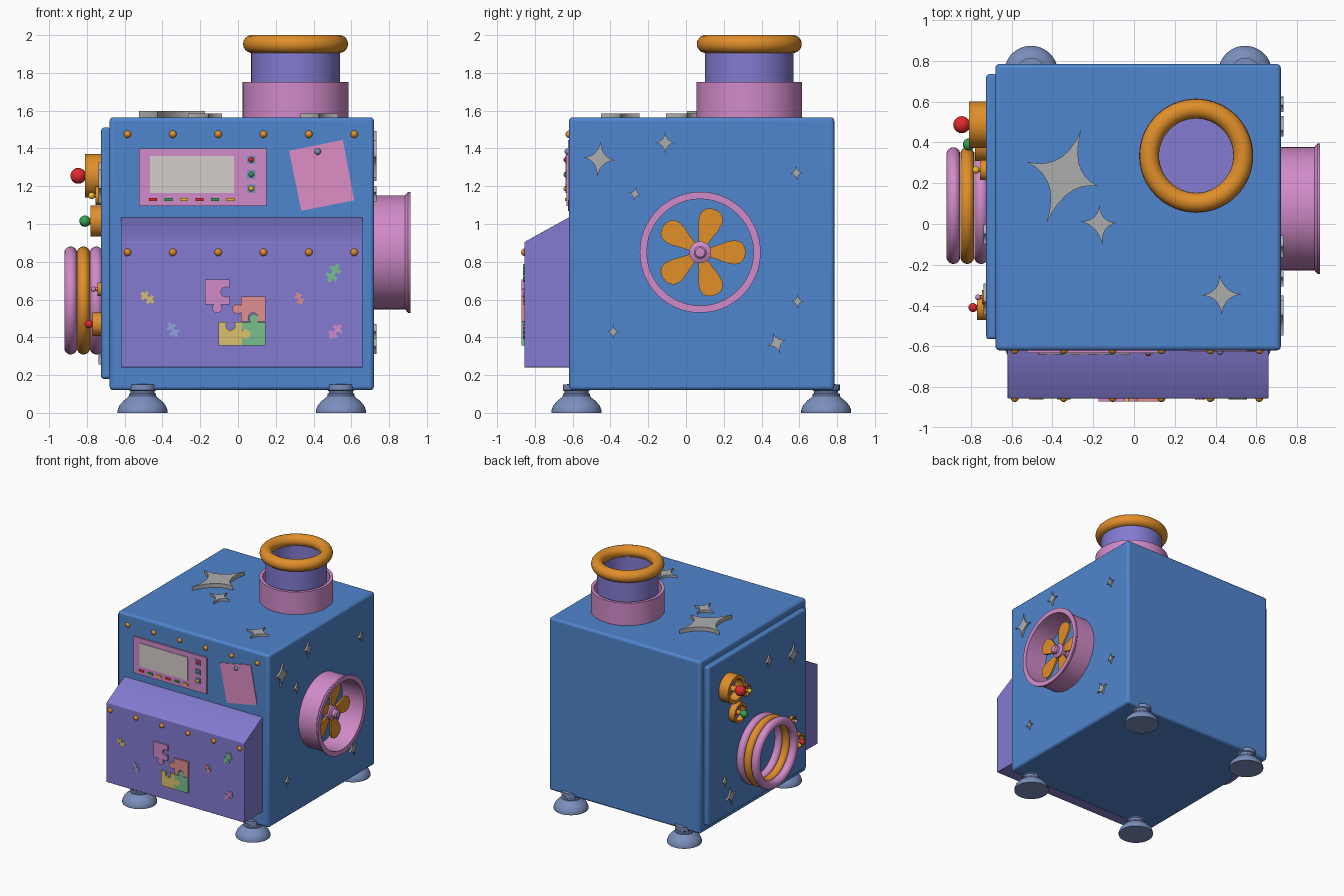
import bpy, bmesh
from math import sin, cos, pi, radians, atan2
from mathutils import Matrix, Vector

if "Cube" in bpy.data.objects:
    bpy.data.objects.remove(bpy.data.objects["Cube"])


def mat(name, r, g, b):
    m = bpy.data.materials.new(name)
    m.diffuse_color = tuple((c / 255) ** 2.2 for c in (r, g, b)) + (1,)
    m.use_nodes = True
    m.node_tree.nodes["Principled BSDF"].inputs["Base Color"].default_value = m.diffuse_color
    return m


BLUE = mat("blue", 80, 132, 204)
PURPLE = mat("purple", 130, 122, 208)
PINK = mat("pink", 208, 138, 200)
ORANGE = mat("orange", 224, 142, 46)
STEEL = mat("steel", 122, 142, 188)
SILVER = mat("silver", 172, 172, 172)
SCREEN = mat("screen", 212, 206, 202)
NOTE = mat("note_pink", 220, 140, 195)
RED = mat("red", 224, 45, 50)
GREEN = mat("green", 50, 160, 85)
YELLOW = mat("yellow", 232, 190, 50)
SALMON = mat("salmon", 226, 142, 146)
MINT = mat("mint", 120, 190, 140)
SAND = mat("sand", 218, 192, 110)
SKY = mat("sky", 140, 165, 215)

# Each face of the machine maps (u, v, outward n) to world axes
FRONT = lambda u, v, n: (u, -n, v)
TOP = lambda u, v, n: (u, v, n)
RIGHT = lambda u, v, n: (n, u, v)
LEFT = lambda u, v, n: (-n, u, v)


def finish(bm, name, m):
    bmesh.ops.remove_doubles(bm, verts=bm.verts, dist=1e-5)
    bmesh.ops.recalc_face_normals(bm, faces=bm.faces)
    me = bpy.data.meshes.new(name)
    bm.to_mesh(me)
    bm.free()
    me.materials.append(m)
    ob = bpy.data.objects.new(name, me)
    bpy.context.collection.objects.link(ob)
    return ob


def plate(name, pts, side, n0, n1, m, bevel=0):
    """Extrude a flat outline from n0 to n1 outward from a side."""
    bm = bmesh.new()
    a = [bm.verts.new(side(u, v, n0)) for u, v in pts]
    b = [bm.verts.new(side(u, v, n1)) for u, v in pts]
    bm.faces.new(a)
    bm.faces.new(b)
    for i in range(len(a)):
        j = (i + 1) % len(a)
        bm.faces.new((a[i], a[j], b[j], b[i]))
    ob = finish(bm, name, m)
    if bevel:
        mod = ob.modifiers.new("bevel", 'BEVEL')
        mod.width, mod.segments = bevel, 3
    return ob


def rect(u0, u1, v0, v1):
    return [(u0, v0), (u1, v0), (u1, v1), (u0, v1)]


def lathe(name, profile, side, u, v, m, seg=48, closed=False):
    """Spin (radius, n) points about the outward axis of a side."""
    bm = bmesh.new()
    rings = [[bm.verts.new(side(u + r * cos(2 * pi * i / seg), v + r * sin(2 * pi * i / seg), n))
              for r, n in profile] for i in range(seg)]
    k = len(profile)
    for i in range(seg):
        p, q = rings[i], rings[(i + 1) % seg]
        for j in range(k if closed else k - 1):
            bm.faces.new((p[j], q[j], q[(j + 1) % k], p[(j + 1) % k]))
    return finish(bm, name, m)


def ball(name, side, u, v, n, r, m):
    lathe(name, [(r * sin(pi * i / 10), n - r * cos(pi * i / 10)) for i in range(11)], side, u, v, m, 20)


def torus(name, side, u, v, n, R, r, m):
    prof = [(R + r * cos(2 * pi * i / 18), n + r * sin(2 * pi * i / 18)) for i in range(18)]
    lathe(name, prof, side, u, v, m, 64, True)


def star(name, side, c, tips, n0, n1):
    """Four-pointed star with concave curved sides; tips relative to c."""
    pts = []
    for i in range(4):
        a, b = Vector(tips[i]), Vector(tips[(i + 1) % 4])
        for s in range(7):
            t = s / 7
            p = a * (1 - t) ** 2 + b * t ** 2 + (a + b) * 0.08 * 2 * t * (1 - t)
            pts.append((c[0] + p.x, c[1] + p.y))
    plate(name, pts, side, n0, n1, SILVER)


def puzzle(name, u, v, size, sides, m, rot=0, n=0.87):
    """Jigsaw piece; sides (bottom, right, top, left): 1 tab, -1 notch, 0 flat."""
    pts = []
    for k, s in enumerate(sides):
        edge = [(-0.5, 0)]
        if s:
            a0 = pi - atan2(-0.15, 0.132)
            a1 = atan2(-0.15, 0.132)
            for i in range(13):
                a = a0 + (a1 - a0) * i / 12
                edge.append((0.2 * cos(a), -s * (0.15 + 0.2 * sin(a))))
        R = Matrix.Rotation(k * pi / 2 + rot, 2)
        for x, y in edge:
            p = R @ Vector((x, y - 0.5)) * size
            pts.append((u + p.x, v + p.y))
    plate(name, pts, FRONT, 0.85, n, m)


# Main cabinet, left side panel and sloped front hopper
plate("cabinet", rect(-0.68, 0.72, -0.62, 0.785), TOP, 0.12, 1.565, BLUE, 0.02)
plate("left_panel", rect(-0.565, 0.735, 0.18, 1.51), LEFT, 0.67, 0.725, BLUE, 0.015)
plate("front_hopper", [(-0.6, 0.24), (-0.855, 0.24), (-0.855, 0.905), (-0.62, 1.035), (-0.6, 1.035)],
      RIGHT, -0.62, 0.66, PURPLE, 0.004)

# Suction-cup feet
foot = [(0, 0), (0.132, 0), (0.132, 0.015), (0.122, 0.04), (0.1, 0.065), (0.08, 0.08), (0.072, 0.09),
        (0.072, 0.1), (0.064, 0.105), (0.064, 0.115), (0.072, 0.12), (0.072, 0.15), (0, 0.155)]
for fx in (-0.505, 0.545):
    for fy in (-0.58, 0.742):
        lathe("foot", foot, TOP, fx, fy, STEEL)

# Chimney: collar, inner tube with floor, rolled rim
cx, cy = 0.305, 0.335
lathe("chimney_collar", [(0.28, 1.55), (0.28, 1.752), (0.255, 1.752), (0.255, 1.55)], TOP, cx, cy, PINK, 64, True)
lathe("chimney_tube", [(0.235, 1.55), (0.235, 1.95), (0.195, 1.95), (0.195, 1.59), (0, 1.59)], TOP, cx, cy, PURPLE, 64)
torus("chimney_rim", TOP, cx, cy, 1.953, 0.23, 0.048, ORANGE)

# Fan on the right side
fy, fz = 0.075, 0.85
lathe("fan_housing", [(0.302, 0.7), (0.302, 0.885), (0.32, 0.9), (0.32, 0.913), (0.282, 0.913), (0.282, 0.7)],
      RIGHT, fy, fz, PINK, 64, True)
lathe("fan_hub", [(0.03, 0.7), (0.03, 0.785), (0.058, 0.785), (0.058, 0.83), (0.034, 0.84),
                  (0.034, 0.865), (0.025, 0.875), (0, 0.878)], RIGHT, fy, fz, PINK, 32)
half = [(0.04, 0.022), (0.09, 0.037), (0.14, 0.056), (0.18, 0.064), (0.21, 0.058), (0.23, 0.04), (0.239, 0.015)]
outline = half + [(r, -w) for r, w in reversed(half)]
for k in range(5):
    R = Matrix.Rotation(radians(72 * k), 2)
    pts = [tuple(R @ Vector(p) + Vector((fy, fz))) for p in outline]
    plate("fan_blade", pts, RIGHT, 0.8, 0.815, ORANGE)

# Hoops on the left side
for n, m in ((0.75, PINK), (0.818, ORANGE), (0.886, PINK)):
    torus("side_hoop", LEFT, 0.09, 0.595, n, 0.252, 0.034, m)

# Round gauges with ball knobs on the left side
for u, v, r, n, bn, br, m in ((0.487, 1.255, 0.115, 0.81, 0.845, 0.042, RED),
                              (0.39, 1.015, 0.082, 0.78, 0.81, 0.03, GREEN),
                              (0.265, 1.15, 0.05, 0.755, 0.775, 0.018, YELLOW),
                              (-0.41, 0.47, 0.062, 0.77, 0.79, 0.022, RED),
                              (-0.36, 0.655, 0.036, 0.745, 0.765, 0.014, PINK)):
    lathe("gauge_ring", [(r, 0.71), (r, n), (r * 0.75, n), (r * 0.75, 0.71)], LEFT, u, v, ORANGE, 40, True)
    lathe("gauge_face", [(r * 0.76, 0.72), (r * 0.76, 0.735), (0, 0.735)], LEFT, u, v, PURPLE, 32)
    lathe("gauge_stem", [(br * 0.6, 0.72), (br * 0.6, bn)], LEFT, u, v, ORANGE, 16)
    ball("gauge_knob", LEFT, u, v, bn, br, m)

# Rivet rows
for i in range(6):
    x = -0.585 + 0.24 * i
    ball("rivet_upper", FRONT, x, 1.475, 0.618, 0.02, ORANGE)
    ball("rivet_lower", FRONT, x, 0.85, 0.853, 0.02, ORANGE)

# Control panel with screen and buttons
plate("control_panel", rect(-0.525, 0.15, 1.095, 1.4), FRONT, 0.61, 0.632, PINK)
plate("screen", rect(-0.465, -0.02, 1.165, 1.36), FRONT, 0.62, 0.637, SCREEN)
for z, m in ((1.34, RED), (1.262, GREEN), (1.187, YELLOW)):
    plate("button_base", rect(0.047, 0.093, z - 0.023, z + 0.023), FRONT, 0.62, 0.637, STEEL)
    ball("round_button", FRONT, 0.07, z, 0.635, 0.014, m)
for i in range(6):
    x = -0.45 + 0.082 * i
    plate("bar_button", rect(x - 0.022, x + 0.022, 1.122, 1.138), FRONT, 0.62, 0.64, (RED, GREEN, YELLOW)[i % 3])

# Pinned note
plate("note", [(0.27, 1.388), (0.335, 1.07), (0.615, 1.125), (0.555, 1.445)], FRONT, 0.61, 0.626, NOTE)
ball("note_pin", FRONT, 0.422, 1.383, 0.626, 0.017, STEEL)

# Jigsaw pieces on the hopper
puzzle("jigsaw_pink", -0.11, 0.64, 0.13, (1, -1, 0, 0), PINK)
puzzle("jigsaw_salmon", 0.08, 0.55, 0.13, (-1, 0, 0, 1), SALMON)
puzzle("jigsaw_yellow", -0.04, 0.418, 0.125, (0, 1, -1, 0), SAND)
puzzle("jigsaw_green", 0.084, 0.418, 0.125, (0, 0, 1, -1), MINT)
for u, v, s, m, rot in ((-0.48, 0.61, 0.05, SAND, 0.9), (-0.345, 0.44, 0.05, SKY, 0.5), (0.325, 0.605, 0.04, SALMON, 0.4),
                        (0.505, 0.74, 0.062, MINT, -0.5), (0.515, 0.43, 0.056, PINK, -0.7)):
    puzzle("jigsaw_small", u, v, s, (1, -1, 1, -1), m, rot, 0.862)

# Stars on the top
star("top_star", TOP, (-0.335, 0.235), [(0.075, 0.225), (-0.19, 0.07), (-0.095, -0.23), (0.16, -0.05)], 1.55, 1.598)
star("top_star", TOP, (-0.17, 0.0), [(0.0, 0.095), (-0.095, 0.015), (0.015, -0.105), (0.085, 0.005)], 1.55, 1.585)
star("top_star", TOP, (0.43, -0.345), [(-0.01, 0.1), (-0.1, -0.005), (0.0, -0.105), (0.1, 0.0)], 1.55, 1.585)

# Stars on the right and left sides
for side, n, group in ((RIGHT, 0.72, ((-0.46, 1.345, 0.1, -6), (-0.11, 1.43, 0.062, 0), (-0.27, 1.16, 0.042, -10),
                                      (0.585, 1.27, 0.042, 5), (0.59, 0.59, 0.042, 0), (-0.385, 0.43, 0.04, 0),
                                      (0.48, 0.37, 0.062, 20))),
                       (LEFT, 0.725, ((-0.05, 1.27, 0.055, 0), (-0.37, 1.2, 0.09, 8), (0.45, 0.33, 0.075, -10),
                                      (0.53, 0.48, 0.045, 0)))):
    for u, v, r, rot in group:
        R = Matrix.Rotation(radians(rot), 2)
        tips = [R @ Vector(t) for t in ((0, r), (-r * 0.87, 0), (0, -r), (r * 0.87, 0))]
        star("side_star", side, (u, v), tips, n - 0.02, n + 0.014)

# Smooth shading with sharp edges kept
bpy.ops.object.select_all(action='SELECT')
bpy.context.view_layer.objects.active = bpy.context.scene.objects[0]
bpy.ops.object.shade_smooth_by_angle(angle=radians(35))
